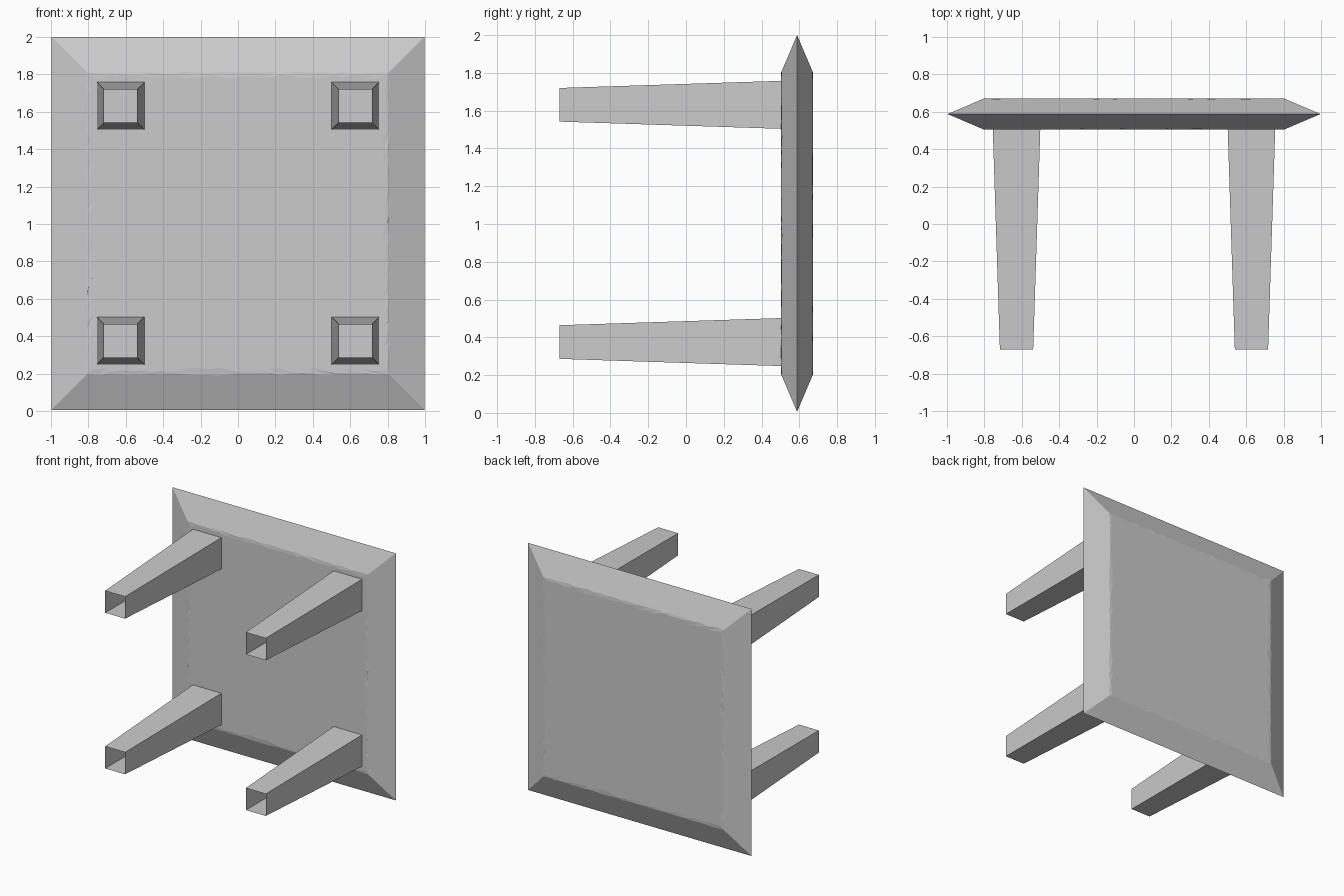
import bpy, bmesh, math, random
from mathutils import Matrix, Vector

cube = bpy.data.objects.get("Cube")
if cube:
    bpy.data.objects.remove(cube, do_unlink=True)

random.seed(4)
MID_Y, MID_Z = 0.588, 1.003       # centre of the slab
OUTER, INNER, DEPTH = 0.997, 0.8, 0.084
TIP_Y, BASE_Y = -0.67, 0.506      # ends of the legs
SEGMENTS = 28


def finish(name, bm):
    bmesh.ops.recalc_face_normals(bm, faces=bm.faces)
    mesh = bpy.data.meshes.new(name)
    bm.to_mesh(mesh)
    bm.free()
    obj = bpy.data.objects.new(name, mesh)
    bpy.context.collection.objects.link(obj)
    return obj


def slab_vert(bm, side, along, half, depth, sign):
    """Vertex on one of four sides, turned about the slab's axis."""
    turn = Matrix.Rotation(side * math.pi / 2, 3, 'Y')
    p = turn @ Vector((along, sign * depth, half))
    return bm.verts.new(p + Vector((0, MID_Y, MID_Z)))


def worn_ring(bm, low, high, sign, sloped):
    """Square loop with a slightly uneven outline, lying on the slope or the flat."""
    ring = []
    for side in range(4):
        row = []
        for i in range(SEGMENTS):
            half = (low + high) / 2 if i == 0 else random.uniform(low, high)
            step = i + (random.uniform(-0.25, 0.25) if i else 0)
            depth = DEPTH
            if sloped:
                depth *= (OUTER - half) / (OUTER - INNER)
            row.append(slab_vert(bm, side, half * (2 * step / SEGMENTS - 1),
                                 half, depth, sign))
        ring.append(row)
    return ring


# Tabletop: knife-edged square slab with chipped bevel edges
bm = bmesh.new()
corners = [slab_vert(bm, s, -OUTER, OUTER, 0, 1) for s in range(4)]
for sign in (-1, 1):
    slope = worn_ring(bm, INNER, INNER + 0.012, sign, True)
    flat = worn_ring(bm, INNER - 0.03, INNER - 0.002, sign, False)
    for s in range(4):
        n = (s + 1) % 4
        a = slope[s] + [slope[n][0]]
        b = flat[s] + [flat[n][0]]
        bm.faces.new([corners[s], corners[n]] + a[::-1])
        for i in range(SEGMENTS):
            bm.faces.new((a[i], a[i + 1], b[i + 1]))
            bm.faces.new((a[i], b[i + 1], b[i]))
    bm.faces.new([v for row in flat for v in row])
finish("tabletop", bm)

# Legs: tapered square tubes with open ends
for row, dz in (("upper", 0.628), ("lower", -0.628)):
    for side, x in (("left", 0.628), ("right", -0.628)):
        bm = bmesh.new()
        place = (Matrix.Translation((x, (TIP_Y + BASE_Y) / 2, MID_Z + dz))
                 @ Matrix.Rotation(math.pi / 2, 4, 'X')
                 @ Matrix.Rotation(math.pi / 4, 4, 'Z'))
        bmesh.ops.create_cone(bm, cap_ends=False, segments=4,
                              radius1=0.127 * math.sqrt(2),
                              radius2=0.089 * math.sqrt(2),
                              depth=BASE_Y - TIP_Y, matrix=place)
        finish(f"{row}_{side}_leg", bm)
